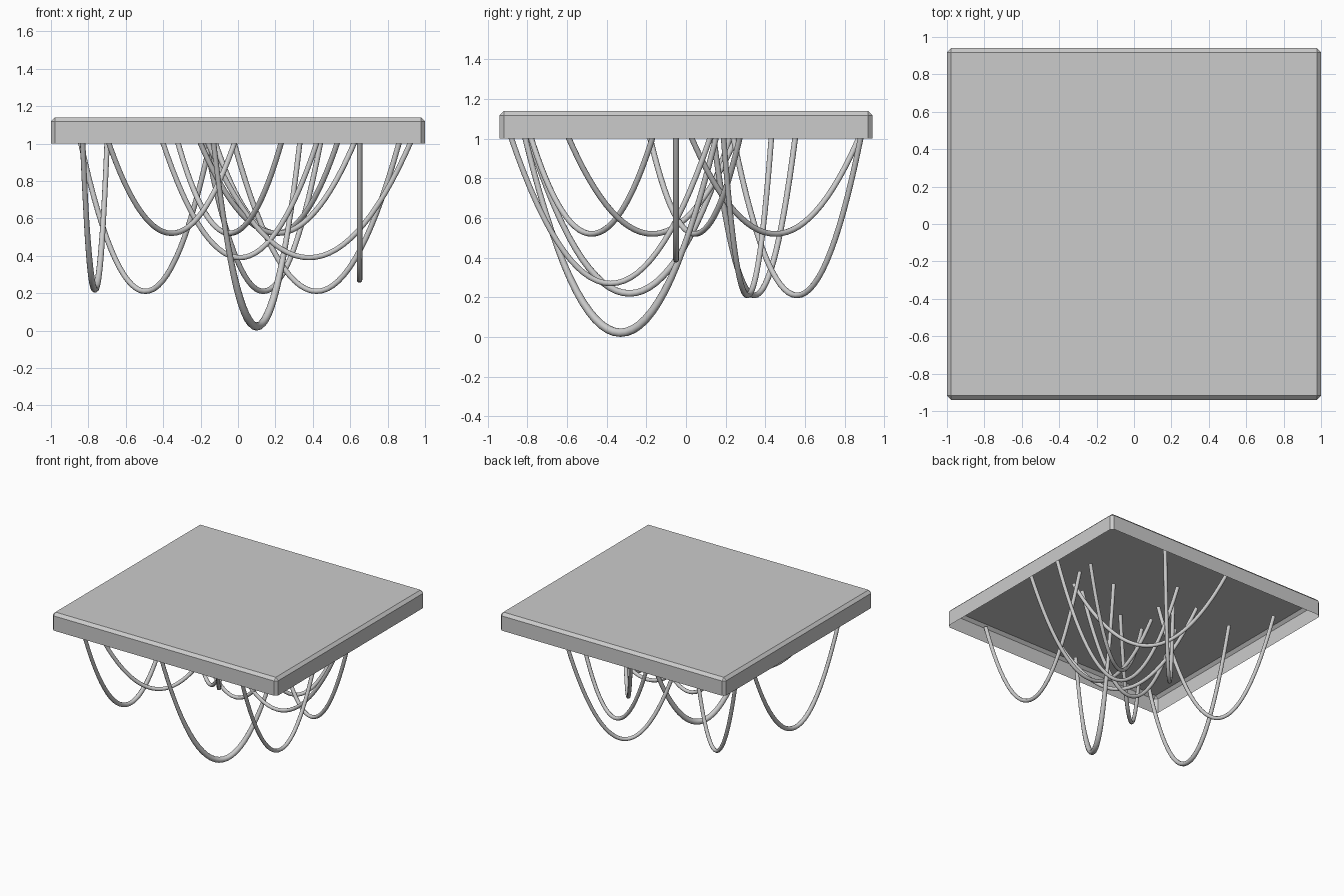
import bpy, bmesh, math

if "Cube" in bpy.data.objects:
    bpy.data.objects.remove(bpy.data.objects["Cube"])

TOP = 1.11   # cables run up inside the tray past its rim at z = 1


# Open-bottomed ceiling tray with small chamfers
def make_tray():
    bm = bmesh.new()
    bmesh.ops.create_cube(bm, size=1)
    for v in bm.verts:
        v.co = (v.co.x * 2, v.co.y * 1.88, 1.07 + v.co.z * 0.14)
    bm.normal_update()
    bottom = [f for f in bm.faces if f.normal.z < -0.5]
    bmesh.ops.delete(bm, geom=bottom, context='FACES_ONLY')
    edges = [e for e in bm.edges if not e.is_boundary]
    bmesh.ops.bevel(bm, geom=edges, offset=0.022, segments=1, affect='EDGES')
    me = bpy.data.meshes.new("ceiling_tray")
    bm.to_mesh(me)
    bm.free()
    ob = bpy.data.objects.new("ceiling_tray", me)
    bpy.context.collection.objects.link(ob)


# Hanging cable: parabola between two points on the z = 1 plane
def make_cable(i, a, b, low, thick=1.0, n=32):
    cu = bpy.data.curves.new(f"cable_{i}", 'CURVE')
    cu.dimensions = '3D'
    cu.bevel_depth = 0.0145
    cu.bevel_resolution = 3
    cu.use_fill_caps = True
    sp = cu.splines.new('POLY')
    sp.points.add(n)
    reach = math.sqrt((TOP - low) / (1 - low))
    for k, p in enumerate(sp.points):
        t = reach * (2 * k / n - 1)
        x = (a[0] + b[0]) / 2 + (b[0] - a[0]) / 2 * t
        y = (a[1] + b[1]) / 2 + (b[1] - a[1]) / 2 * t
        p.co = (x, y, low + (1 - low) * t * t, 1)
        p.radius = 1 + (thick - 1) * max(0, 1 - 2 * t * t)
    sp.use_smooth = True
    ob = bpy.data.objects.new(f"cable_{i}", cu)
    bpy.context.collection.objects.link(ob)


make_tray()
# end, end, lowest centre height, thickening at the lowest point
cables = [
    ((-0.84, 0.55), (-0.15, 0.14), 0.21, 1.0),
    ((-0.83, -0.79), (-0.70, 0.22), 0.22, 1.2),
    ((-0.69, -0.78), (-0.02, -0.17), 0.52, 1.0),
    ((-0.40, -0.05), (0.42, -0.05), 0.39, 1.0),
    ((-0.32, 0.25), (0.23, -0.59), 0.52, 1.0),
    ((-0.13, -0.81), (0.33, 0.15), 0.022, 1.5),
    ((-0.17, 0.24), (0.44, 0.88), 0.21, 1.0),
    ((-0.02, 0.43), (0.86, 0.19), 0.21, 1.0),
    ((-0.16, -0.05), (0.92, -0.05), 0.39, 1.0),
    ((-0.12, 0.87), (0.53, 0.03), 0.52, 1.0),
    ((-0.20, -0.18), (0.62, 0.27), 0.52, 1.0),
    ((0.65, -0.88), (0.65, 0.12), 0.27, 1.0),
]
for i, c in enumerate(cables, 1):
    make_cable(i, *c)
